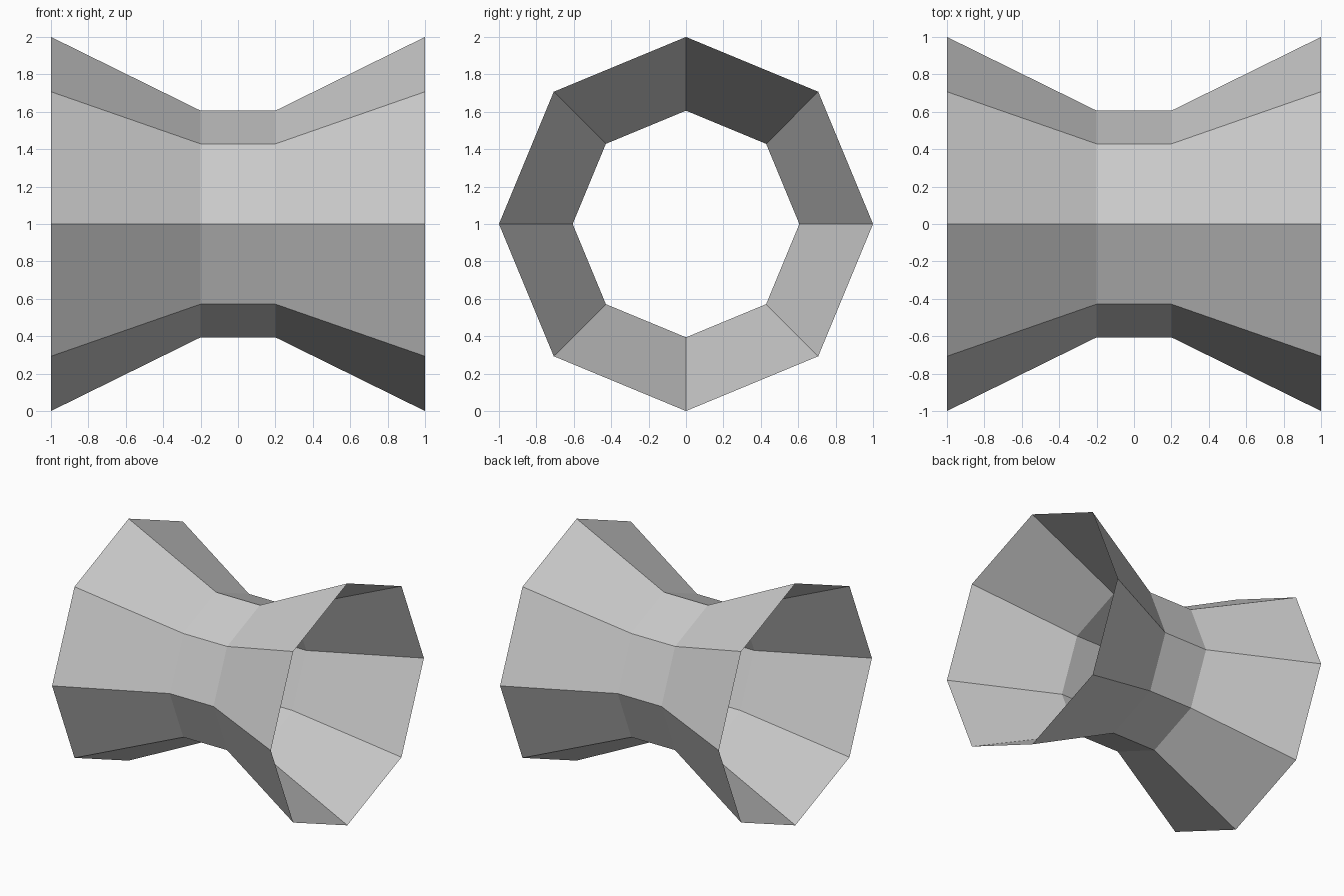
import bpy, bmesh
from math import sin, cos, tau

if "Cube" in bpy.data.objects:
    bpy.data.objects.remove(bpy.data.objects["Cube"])

SIDES = 8
# Profile along x: (x, radius)
PROFILE = [(-1, 1), (-0.2, 0.606), (0.2, 0.606), (1, 1)]

bm = bmesh.new()

# Octagonal rings around the x axis, centred at z = 1
rings = [[bm.verts.new((x, r * sin(tau * i / SIDES), 1 + r * cos(tau * i / SIDES)))
          for i in range(SIDES)] for x, r in PROFILE]

# Flared walls between the rings, open at both ends
for a, b in zip(rings, rings[1:]):
    for i in range(SIDES):
        j = (i + 1) % SIDES
        bm.faces.new((a[i], a[j], b[j], b[i]))
bmesh.ops.recalc_face_normals(bm, faces=bm.faces)

mesh = bpy.data.meshes.new("flared_tube")
bm.to_mesh(mesh)
bm.free()
bpy.context.collection.objects.link(bpy.data.objects.new("flared_tube", mesh))
